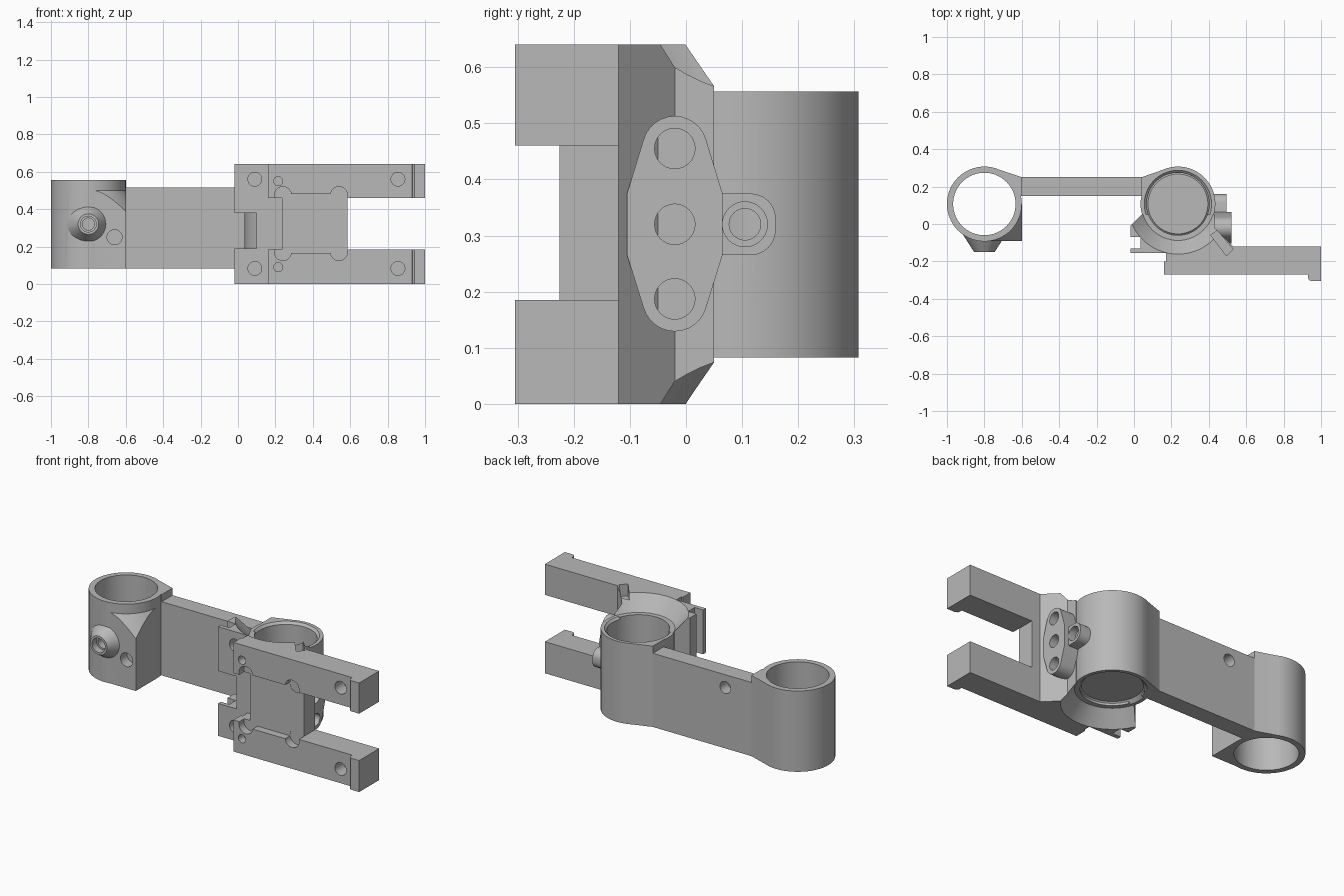
import bpy, bmesh, math
from mathutils import Matrix, Vector

cube = bpy.data.objects.get("Cube")
if cube:
    bpy.data.objects.remove(cube)

grey = bpy.data.materials.new("machined grey")
grey.use_nodes = True
colour = (0.48, 0.48, 0.48, 1)
grey.diffuse_color = colour
grey.node_tree.nodes["Principled BSDF"].inputs["Base Color"].default_value = colour

RING_A, RING_B = (-0.8, 0.107), (0.235, 0.107)
LOW, HIGH, TOP = 0.083, 0.557, 0.64
OUTER, BORE = 0.2, 0.167


def finish(name, bm):
    bmesh.ops.recalc_face_normals(bm, faces=bm.faces)
    mesh = bpy.data.meshes.new(name)
    bm.to_mesh(mesh)
    bm.free()
    mesh.materials.append(grey)
    ob = bpy.data.objects.new(name, mesh)
    bpy.context.collection.objects.link(ob)
    return ob


def prism(name, pts, axis, a, b):
    """Extrude a 2D outline along an axis from a to b."""
    place = {"x": lambda u, v: (a, u, v), "y": lambda u, v: (u, a, v),
             "z": lambda u, v: (u, v, a)}[axis]
    bm = bmesh.new()
    face = bm.faces.new([bm.verts.new(place(u, v)) for u, v in pts])
    ext = bmesh.ops.extrude_face_region(bm, geom=[face])["geom"]
    move = Vector([b - a if axis == k else 0 for k in "xyz"])
    bmesh.ops.translate(bm, vec=move, verts=[g for g in ext if isinstance(g, bmesh.types.BMVert)])
    return finish(name, bm)


def box(name, x0, x1, y0, y1, z0, z1):
    return prism(name, [(x0, y0), (x1, y0), (x1, y1), (x0, y1)], "z", z0, z1)


def cone(name, axis, centre, a, b, ra, rb=None, seg=64):
    """Cylinder or cone along an axis; centre is given in the other two axes."""
    rb = ra if rb is None else rb
    u, v = centre
    mid = (a + b) / 2
    pos = {"x": (mid, u, v), "y": (u, mid, v), "z": (u, v, mid)}[axis]
    turn = {"x": Matrix.Rotation(math.pi / 2, 4, "Y"),
            "y": Matrix.Rotation(-math.pi / 2, 4, "X"), "z": Matrix()}[axis]
    bm = bmesh.new()
    bmesh.ops.create_cone(bm, cap_ends=True, segments=seg, radius1=ra, radius2=rb,
                          depth=b - a, matrix=Matrix.Translation(pos) @ turn)
    return finish(name, bm)


def combine(target, tools, operation):
    """Apply boolean tools to the target and remove them."""
    for tool in tools:
        mod = target.modifiers.new("shape", "BOOLEAN")
        mod.operation, mod.object, mod.solver = operation, tool, "EXACT"
        bpy.context.view_layer.update()
        bpy.context.view_layer.objects.active = target
        bpy.ops.object.modifier_apply(modifier=mod.name)
        bpy.data.objects.remove(tool)
    return target


def bore(ring):
    return cone("bore cutter", "z", ring, -0.1, 0.8, BORE)


def arc(cx, cy, r, start, end, n=12):
    return [(cx + r * math.cos(math.radians(start + (end - start) * i / n)),
             cy + r * math.sin(math.radians(start + (end - start) * i / n))) for i in range(n + 1)]


# Plain ring with squared front corner under a conical shoulder, and a tapered boss
corner = box("corner", -0.8, -0.6, -0.09, 0.107, LOW, 0.5)
combine(corner, [cone("shoulder", "z", RING_A, LOW - 0.01, 0.51, 0.507, 0.193)], "INTERSECT")
ring_a = cone("end_ring", "z", RING_A, LOW, HIGH, OUTER)
flare_a = prism("flare", [(-0.75, 0.3), (-0.6, 0.25), (-0.6, 0.15), (-0.75, 0.15)], "z", LOW, HIGH)
boss = cone("boss", "y", (-0.8, 0.32), -0.15, -0.04, 0.055, 0.125)
combine(ring_a, [corner, flare_a, boss], "UNION")
combine(ring_a, [bore(RING_A),
                 cone("boss hole", "y", (-0.8, 0.32), -0.2, 0, 0.032),
                 cone("boss countersink", "y", (-0.8, 0.32), -0.2, -0.11, 0.042),
                 cone("corner hole", "y", (-0.66, 0.25), -0.2, -0.03, 0.04)], "DIFFERENCE")

# Connecting arm with a blind hole in its back
arm = box("connecting_arm", -0.68, 0.1, 0.15, 0.25, LOW, 0.515)
combine(arm, [bore(RING_A), bore(RING_B),
              cone("back hole", "y", (-0.43, 0.44), 0.18, 0.3, 0.035)], "DIFFERENCE")

# Mount ring with its flare and chamfered bore
ring_b = cone("mount_ring", "z", RING_B, LOW, HIGH, OUTER)
flare_b = prism("flare", [(0.04, 0.25), (0.19, 0.302), (0.19, 0.15), (0.04, 0.15)], "z", LOW, HIGH)
combine(ring_b, [flare_b], "UNION")
combine(ring_b, [bore(RING_B),
                 cone("upper chamfer", "z", RING_B, HIGH - 0.02, HIGH + 0.01, 0.16, 0.19),
                 cone("lower chamfer", "z", RING_B, LOW - 0.01, LOW + 0.02, 0.19, 0.16),
                 cone("side hole", "x", (0.105, 0.32), 0.3, 0.6, 0.028)], "DIFFERENCE")

# Mount body that carries the clamp
body = prism("mount_body", [(-0.02, -0.155), (0.53, -0.155), (0.53, -0.12), (0.43, -0.02),
                            (0.43, 0.05), (0.04, 0.05), (-0.02, -0.01)], "z", 0, TOP)
combine(body, [box("side gap", -0.1, 0.1, -0.3, 0.2, 0.19, 0.38),
               box("side slot", -0.1, 0.035, -0.13, -0.07, -0.1, 0.8)], "DIFFERENCE")

# Clamp: two lipped jaws joined by a web
jaw = [(0.16, -0.27), (0.93, -0.27), (0.932, -0.295), (0.945, -0.305), (1, -0.305),
       (1, -0.12), (0.17, -0.12), (0.17, -0.2), (0.16, -0.2)]
jaws = [prism("jaw", jaw, "z", z0, z1) for z0, z1 in ((0, 0.185), (0.46, TOP))]
web = box("web", 0.235, 0.585, -0.225, -0.12, 0.15, 0.49)
combine(body, jaws + [web], "UNION")

# Clearance cones, bore, web pocket and screw holes
cuts = [bore(RING_B),
        cone("upper clearance", "z", RING_B, HIGH, TOP + 0.01, 0.195, 0.277),
        cone("lower clearance", "z", RING_B, -0.01, LOW, 0.277, 0.195),
        box("pocket", 0.235, 0.585, -0.35, -0.225, 0.165, 0.48),
        prism("corner slot", [(0.41, -0.06), (0.445, -0.035), (0.53, -0.135), (0.495, -0.17)],
              "z", 0.57, 0.7)]
for z in (0.17, 0.475):
    for x in (0.24, 0.54):
        cuts.append(cone("pocket relief", "y", (x, z), -0.35, -0.224, 0.045, seg=32))
for z in (LOW, 0.56):
    cuts.append(cone("flange hole", "y", (0.09, z), -0.35, -0.09, 0.037, seg=32))
    cuts.append(cone("jaw hole", "y", (0.855, z), -0.35, -0.19, 0.037, seg=32))
    cuts.append(cone("pin hole", "y", (0.215, 0.09 if z < 0.3 else 0.55), -0.35, -0.22, 0.024, seg=32))
combine(body, cuts, "DIFFERENCE")

# Side plate with three holes
outline = ([(0.065, 0.375)] + arc(-0.02, 0.455, 0.058, 15, 165) + [(-0.105, 0.375), (-0.105, 0.265)]
           + arc(-0.02, 0.187, 0.058, 195, 345) + [(0.065, 0.265)])
side_plate = prism("side_plate", outline, "x", 0.405, 0.52)
combine(side_plate, [cone("plate hole", "x", (-0.02, z), 0.46, 0.6, 0.036, seg=32)
                     for z in (0.187, 0.32, 0.455)], "DIFFERENCE")

# Side boss with a stepped hole
side_boss = prism("side_boss", [(0.05, 0.265)] + arc(0.115, 0.31, 0.045, -90, 0, 6)
                  + arc(0.115, 0.33, 0.045, 0, 90, 6) + [(0.05, 0.375)], "x", 0.385, 0.495)
combine(side_boss, [bore(RING_B),
                    cone("boss hole", "x", (0.105, 0.32), 0.3, 0.6, 0.028),
                    cone("boss counterbore", "x", (0.105, 0.32), 0.45, 0.6, 0.04)], "DIFFERENCE")

# Smooth round walls, sharp machined edges
bpy.ops.object.select_all(action="DESELECT")
for ob in (ring_a, arm, ring_b, body, side_plate, side_boss):
    ob.select_set(True)
    bpy.context.view_layer.objects.active = ob
bpy.ops.object.shade_smooth_by_angle(angle=math.radians(25))
